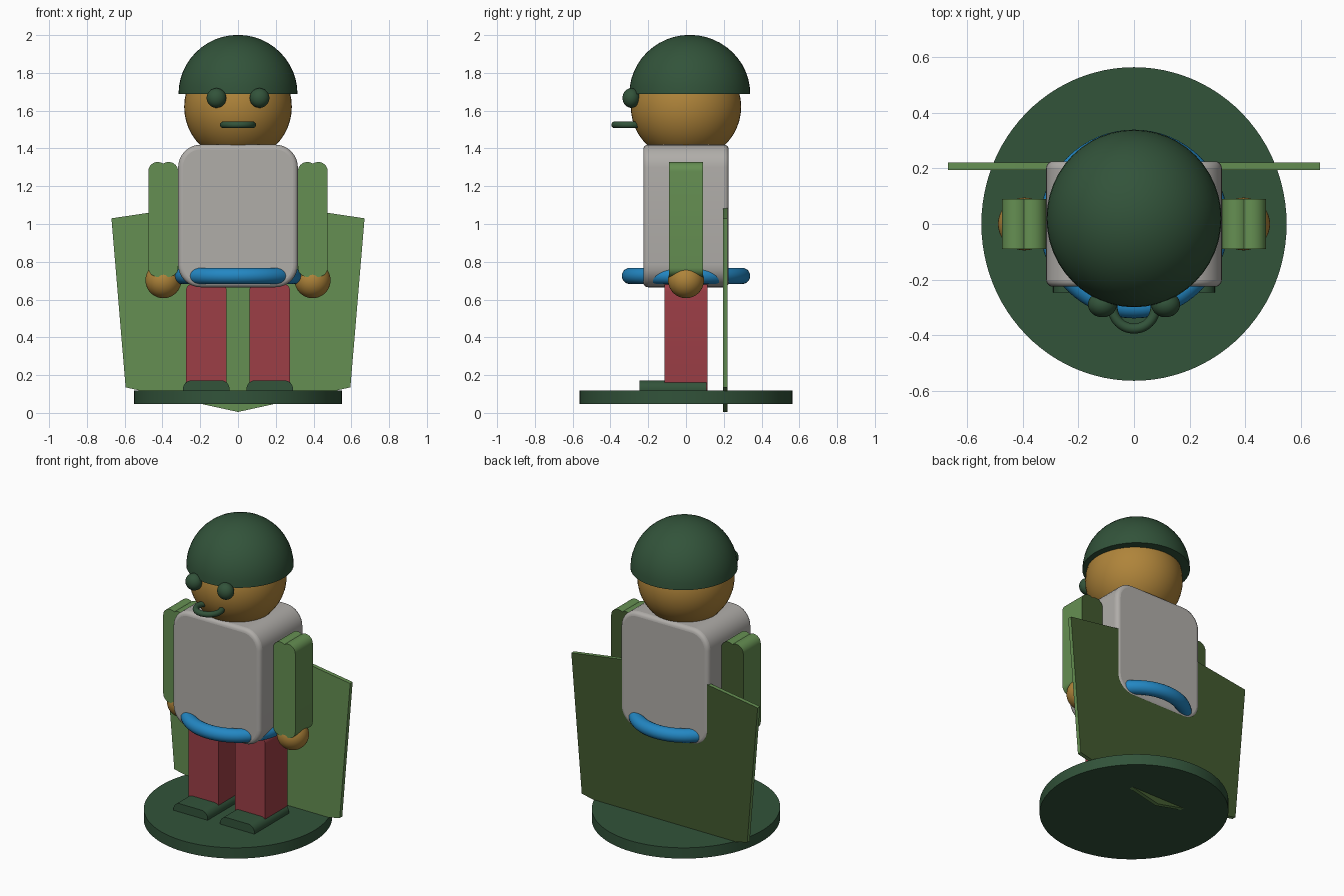
import bpy, bmesh
from math import sin, cos, pi, radians

cube = bpy.data.objects.get("Cube")
if cube:
    bpy.data.objects.remove(cube, do_unlink=True)


def material(name, rgb):
    lin = [((c / 255 + 0.055) / 1.055) ** 2.4 for c in rgb] + [1]
    m = bpy.data.materials.new(name)
    m.use_nodes = True
    m.diffuse_color = lin
    m.node_tree.nodes["Principled BSDF"].inputs["Base Color"].default_value = lin
    return m


DARK_GREEN = material("dark green", (50, 83, 58))
SKIN = material("tan", (175, 132, 58))
GREY = material("grey", (176, 173, 169))
GREEN = material("leaf green", (101, 143, 82))
OLIVE = material("olive green", (66, 90, 47))
BLUE = material("blue", (35, 135, 195))
RED = material("red", (156, 62, 70))


def finish(ob, name, mat, angle=35):
    ob.name = name
    ob.data.materials.append(mat)
    bpy.ops.object.select_all(action="DESELECT")
    ob.select_set(True)
    bpy.context.view_layer.objects.active = ob
    bpy.ops.object.shade_smooth_by_angle(angle=radians(angle))
    return ob


def ball(name, loc, size, mat):
    bpy.ops.mesh.primitive_uv_sphere_add(segments=48, ring_count=24, radius=1, location=loc)
    ob = bpy.context.object
    ob.scale = size
    return finish(ob, name, mat)


def ring(name, loc, major, minor, mat):
    bpy.ops.mesh.primitive_torus_add(location=loc, major_radius=major, minor_radius=minor,
                                     major_segments=64, minor_segments=20)
    return finish(bpy.context.object, name, mat)


def rounded(x0, x1, z0, z1, r, steps=8):
    """Rounded rectangle outline in the xz plane, counter-clockwise."""
    corners = [(x1 - r, z0 + r), (x1 - r, z1 - r), (x0 + r, z1 - r), (x0 + r, z0 + r)]
    pts = []
    for i, (cx, cz) in enumerate(corners):
        for k in range(steps + 1):
            a = (i - 1 + k / steps) * pi / 2
            pts.append((cx + r * cos(a), cz + r * sin(a)))
    return pts


def prism(name, outline, y0, y1, mat, back_mat=None, bevel=0):
    """Extrude an xz outline from y0 (front) to y1 (back)."""
    bm = bmesh.new()
    face = bm.faces.new([bm.verts.new((x, y0, z)) for x, z in outline])
    geom = bmesh.ops.extrude_face_region(bm, geom=[face])["geom"]
    bmesh.ops.translate(bm, vec=(0, y1 - y0, 0),
                        verts=[g for g in geom if isinstance(g, bmesh.types.BMVert)])
    bmesh.ops.recalc_face_normals(bm, faces=bm.faces)
    me = bpy.data.meshes.new(name)
    bm.to_mesh(me)
    bm.free()
    ob = bpy.data.objects.new(name, me)
    bpy.context.collection.objects.link(ob)
    finish(ob, name, mat)
    if back_mat:
        me.materials.append(back_mat)
        for p in me.polygons:
            p.material_index = int(p.normal.y > 0.9)
    if bevel:
        mod = ob.modifiers.new("edge", "BEVEL")
        mod.width, mod.segments = bevel, 4
        mod.limit_method, mod.angle_limit = "ANGLE", radians(50)
    return ob


# Round base
bpy.ops.mesh.primitive_cylinder_add(vertices=96, radius=1, depth=0.07, location=(0, 0, 0.083))
base = bpy.context.object
base.scale = (0.55, 0.565, 1)
finish(base, "base", DARK_GREEN)

# Back plate with pointed top and bottom
plate = [(0, 0.005), (0.595, 0.135), (0.67, 1.03), (0, 1.13), (-0.67, 1.03), (-0.595, 0.135)]
prism("back_plate", plate, 0.195, 0.221, GREEN, OLIVE)

# Torso and belt
prism("torso", rounded(-0.317, 0.317, 0.665, 1.42, 0.12), -0.226, 0.226, GREY, bevel=0.025)
ring("belt", (0, 0, 0.725), 0.297, 0.043, BLUE)

# Head, face and helmet
ball("head", (0, 0, 1.62), (0.285, 0.292, 0.285), SKIN)
ring("mouth", (0, -0.3, 1.525), 0.077, 0.018, DARK_GREEN)

helmet = ball("helmet", (0, 0.02, 1.688), (0.315, 0.32, 0.313), DARK_GREEN)
bm = bmesh.new()
bm.from_mesh(helmet.data)
cut = bmesh.ops.bisect_plane(bm, geom=bm.verts[:] + bm.edges[:] + bm.faces[:], dist=1e-4,
                             plane_co=(0, 0, 0), plane_no=(0, 0, 1), clear_inner=True)
bmesh.ops.holes_fill(bm, edges=[e for e in bm.edges if e.is_boundary])
bm.to_mesh(helmet.data)
bm.free()
finish_edges = helmet.data
bpy.context.view_layer.objects.active = helmet
bpy.ops.object.shade_smooth_by_angle(angle=radians(35))

# Paired limbs
for side, s in (("left", 1), ("right", -1)):
    ball(side + "_eye", (s * 0.114, -0.29, 1.667), (0.052, 0.046, 0.052), DARK_GREEN)
    ball(side + "_hand", (s * 0.395, 0, 0.702), (0.095, 0.095, 0.095), SKIN)

    # Arm made of two fused round-ended bars
    for part, x in (("inner", 0.367), ("outer", 0.425)):
        c = s * x
        prism(f"{side}_arm_{part}", rounded(c - 0.05, c + 0.05, 0.72, 1.328, 0.0495),
              -0.09, 0.09, GREEN, OLIVE)

    c = s * 0.168
    prism(side + "_leg", rounded(c - 0.108, c + 0.108, 0.1, 0.685, 0.04), -0.115, 0.115, RED)
    prism(side + "_shoe", rounded(c - 0.123, c + 0.123, 0.075, 0.172, 0.045), -0.247, 0.108,
          DARK_GREEN)
